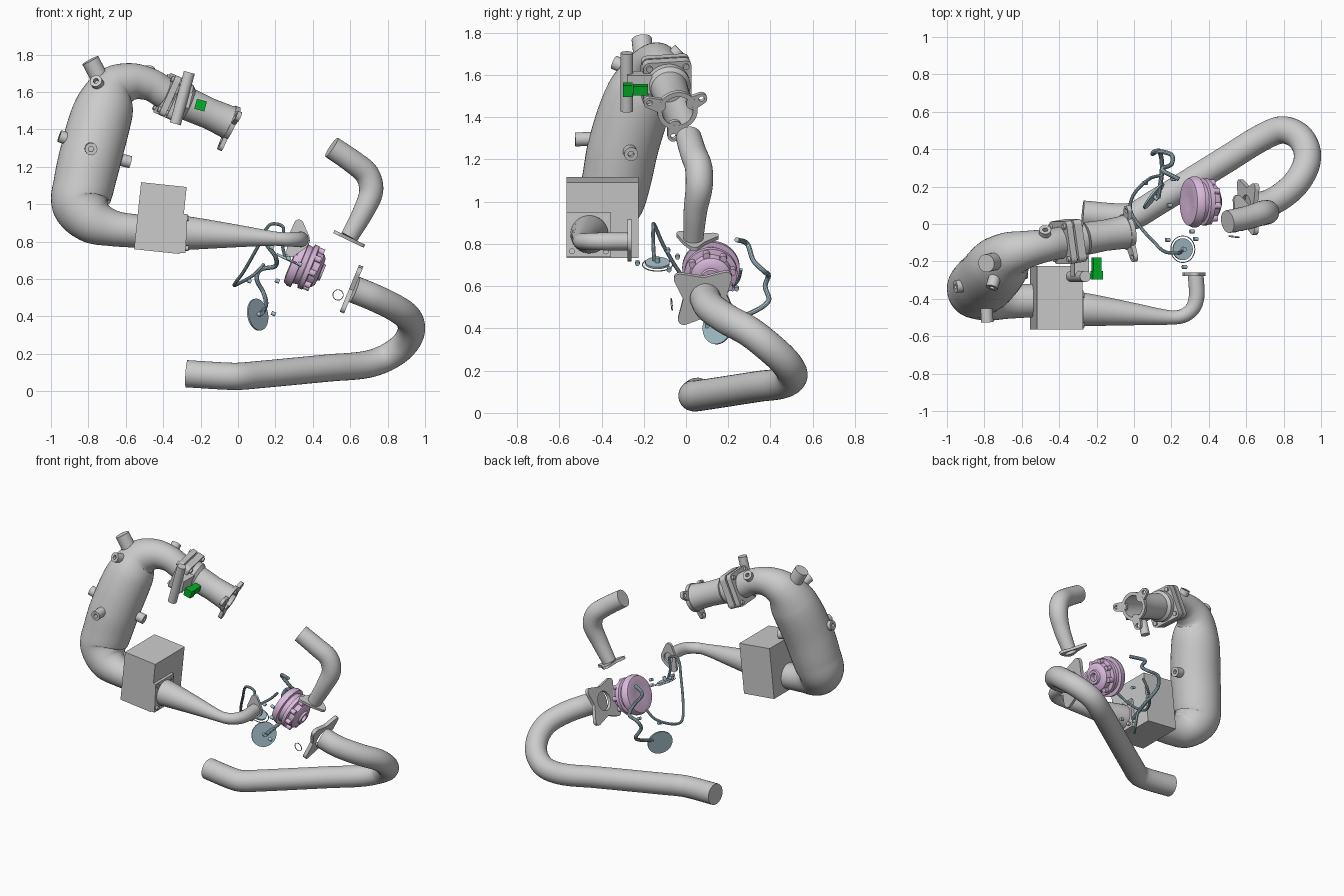
import bpy, bmesh, math
from mathutils import Vector, Matrix


def material(name, col):
    m = bpy.data.materials.new(name)
    m.diffuse_color = (*col, 1)
    return m


PINK = material("pink", (0.72, 0.5, 0.74))
WHITE = material("light_metal", (0.85, 0.86, 0.87))
BLUE = material("blue_grey", (0.4, 0.56, 0.63))
GREEN = material("green", (0.0, 0.45, 0.02))


def add(name, bm, mat=None):
    bmesh.ops.recalc_face_normals(bm, faces=bm.faces[:])
    me = bpy.data.meshes.new(name)
    bm.to_mesh(me)
    bm.free()
    ob = bpy.data.objects.new(name, me)
    bpy.context.collection.objects.link(ob)
    if mat:
        me.materials.append(mat)
    return ob


def frame(n, hint=(0, 1, 0)):
    n = Vector(n).normalized()
    u = Vector(hint)
    if abs(u.dot(n)) > 0.95:
        u = Vector((-1, 0, 0))
    u = (u - n * u.dot(n)).normalized()
    return n, u, n.cross(u)


def skin(name, rings, mat=None, closed=False):
    """Join rings of points; open ends are capped."""
    bm = bmesh.new()
    vr = [[bm.verts.new(p) for p in ring] for ring in rings]
    seg = len(vr[0])
    for p, q in zip(vr, vr[1:] + vr[:1] if closed else vr[1:]):
        for i in range(seg):
            j = (i + 1) % seg
            bm.faces.new((p[i], p[j], q[j], q[i]))
    if not closed:
        bm.faces.new(vr[0])
        bm.faces.new(vr[-1])
    return add(name, bm, mat)


def lathe(name, origin, axis, prof, mat=None, seg=40, closed=False):
    """Revolve (distance, radius) points about an axis."""
    n, u, v = frame(axis)
    o = Vector(origin)
    angles = [math.tau * i / seg for i in range(seg)]
    return skin(name, [[o + n * t + (u * math.cos(a) + v * math.sin(a)) * r for a in angles]
                       for t, r in prof], mat, closed)


def rod(name, a, b, r, mat=None, seg=24):
    d = Vector(b) - Vector(a)
    return lathe(name, a, d, [(0, r), (d.length, r)], mat, seg)


def pipe(name, pts, mat=None, seg=28, steps=8):
    """Smooth tube through (x, y, z, radius) points."""
    P = [Vector(p) for p in pts]
    D = [max((b - a).length, 1e-4) for a, b in zip(P, P[1:])]
    M = [(P[1] - P[0]) / D[0]]
    M += [(P[i + 1] - P[i - 1]) / (D[i] + D[i - 1]) for i in range(1, len(P) - 1)]
    M += [(P[-1] - P[-2]) / D[-1]]
    path = []
    for i, d in enumerate(D):
        for k in range(steps):
            t = k / steps
            path.append(P[i] * (2 * t**3 - 3 * t**2 + 1) + M[i] * d * (t**3 - 2 * t**2 + t)
                        + P[i + 1] * (3 * t**2 - 2 * t**3) + M[i + 1] * d * (t**3 - t**2))
    path.append(P[-1])
    rings, u = [], Vector((0.3, 0.5, 0.8))
    for i, p in enumerate(path):
        n = (path[min(i + 1, len(path) - 1)] - path[max(i - 1, 0)]).to_3d().normalized()
        u = (u - n * u.dot(n)).normalized()
        v = n.cross(u)
        rings.append([p.to_3d() + (u * math.cos(a) + v * math.sin(a)) * p[3]
                      for a in [math.tau * k / seg for k in range(seg)]])
    return skin(name, rings, mat)


def plate(name, c, normal, t, body, ears, er, hole, mat=None, seg=120):
    """Flange: round body blended into ears at (u, v), with a centre hole."""
    n, u, v = frame(normal)
    c = Vector(c)
    rings = [[], [], [], []]
    for i in range(seg):
        a = math.tau * i / seg
        ca, sa = math.cos(a), math.sin(a)
        out = body
        for x, y in ears:
            for k in range(25):
                s = k / 24
                r = body + (er - body) * s
                side = s * (x * sa - y * ca)
                if abs(side) < r:
                    out = max(out, s * (x * ca + y * sa) + math.sqrt(r * r - side * side))
        d = u * ca + v * sa
        for ring, (h, rad) in zip(rings, ((-t / 2, hole), (-t / 2, out), (t / 2, out), (t / 2, hole))):
            ring.append(c + n * h + d * rad)
    return skin(name, rings, mat, True)


def box(name, c, size, rot_y=0, mat=None):
    bm = bmesh.new()
    bmesh.ops.create_cube(bm, size=1, matrix=Matrix.Translation(c) @ Matrix.Rotation(math.radians(rot_y), 4, 'Y')
                          @ Matrix.Diagonal((*size, 1)))
    return add(name, bm, mat)


# Lower exhaust pipe with four-eared flange
AX = Vector((0.92, 0, -0.38)).normalized()
pipe("exhaust_pipe", [(*p, 0.073) for p in [
    (0.62, 0.09, 0.545), (0.73, 0.115, 0.50), (0.85, 0.2, 0.44), (0.915, 0.3, 0.385), (0.925, 0.39, 0.315),
    (0.88, 0.47, 0.24), (0.79, 0.503, 0.178), (0.68, 0.46, 0.142), (0.5, 0.349, 0.126), (0.1, 0.102, 0.088),
    (0.0, 0.045, 0.08), (-0.08, 0.037, 0.082), (-0.275, 0.053, 0.094)]])
plate("exhaust_flange", (0.61, 0.09, 0.553), AX, 0.025, 0.098,
      [(-0.12, 0.09), (-0.1, -0.115), (0.12, -0.1), (0.1, 0.1)], 0.028, 0.066)

# Upper elbow pipe and flange
pipe("upper_elbow", [(0.5, 0.012, 1.305, 0.061), (0.61, 0.035, 1.23, 0.063), (0.69, 0.06, 1.16, 0.065),
                     (0.712, 0.062, 1.07, 0.064), (0.67, 0.045, 0.96, 0.056), (0.595, 0.035, 0.825, 0.047)])
plate("elbow_flange", (0.59, 0.04, 0.817), (0.43, 0, 0.9), 0.018, 0.06,
      [(-0.06, 0.06), (0.09, 0.04), (0.0, -0.07)], 0.025, 0.042)

# Turbine housing
T = Vector((0.315, 0.118, 0.69))
lathe("turbine_housing", T, AX, [
    (-0.02, 0.04), (-0.03, 0.09), (-0.025, 0.125), (0, 0.136), (0.02, 0.136), (0.022, 0.112),
    (0.05, 0.108), (0.055, 0.125), (0.08, 0.125), (0.085, 0.1), (0.12, 0.095), (0.135, 0.075), (0.137, 0.05),
    (0.15, 0.045), (0.15, 0.028), (0.12, 0.025)], PINK, 48)
n, u, v = frame(AX)
for i in range(8):
    a = math.tau * i / 8 + 0.2
    p = T + (u * math.cos(a) + v * math.sin(a)) * 0.105
    rod(f"turbine_bolt_{i + 1}", p + n * 0.06, p + n * 0.115, 0.017, PINK, 12)

# Charge pipe from the cooler block up to the throttle
pipe("charge_pipe", [
    (-0.53, -0.41, 0.855, 0.088), (-0.67, -0.41, 0.872, 0.097), (-0.775, -0.395, 0.912, 0.125),
    (-0.84, -0.355, 1.0, 0.155), (-0.825, -0.33, 1.1, 0.163), (-0.785, -0.295, 1.27, 0.167),
    (-0.72, -0.22, 1.5, 0.16), (-0.665, -0.165, 1.615, 0.125), (-0.57, -0.135, 1.655, 0.1),
    (-0.47, -0.115, 1.64, 0.087), (-0.39, -0.1, 1.593, 0.085)], seg=40)
rod("charge_pipe_nipple", (-0.7, -0.19, 1.6), (-0.79, -0.21, 1.77), 0.048)
for i, (a, b) in enumerate([((-0.79, -0.35, 1.3), (-0.785, -0.525, 1.295)), ((-0.8, -0.32, 1.31), (-0.955, -0.335, 1.365)),
                            ((-0.75, -0.28, 1.27), (-0.575, -0.26, 1.225)), ((-0.72, -0.2, 1.6), (-0.76, -0.34, 1.66)),
                            ((-0.48, -0.11, 1.64), (-0.475, -0.03, 1.72))]):
    d = Vector(b) - Vector(a)
    L = d.length
    lathe(f"sensor_bung_{i + 1}", a, d, [(0, 0.033), (L, 0.033), (L, 0.014), (L - 0.03, 0.014)], seg=24)

# Throttle body with square flanges, open bore and three-eared outlet
TA = Vector((0.9, 0.15, -0.4)).normalized()
E = Vector((-0.03, -0.04, 1.43))
corners = [(x, y) for x in (-0.088, 0.088) for y in (-0.088, 0.088)]
plate("inlet_flange", E - TA * 0.385, TA, 0.035, 0.115, corners, 0.027, 0.06)
plate("throttle_flange", E - TA * 0.335, TA, 0.045, 0.115, corners, 0.027, 0.06, WHITE)
n, u, v = frame(TA)
for i, (x, y) in enumerate(corners):
    p = E + u * x + v * y
    rod(f"flange_bolt_{i + 1}", p - n * 0.415, p - n * 0.3, 0.015, seg=12)
lathe("throttle_body", E - TA * 0.34, TA, [
    (0, 0.105), (0.06, 0.105), (0.08, 0.088), (0.2, 0.083), (0.3, 0.088), (0.34, 0.095),
    (0.34, 0.074), (0.08, 0.068)], WHITE)
plate("throttle_outlet_flange", E - TA * 0.01, TA, 0.026, 0.096, [], 0.03, 0.074, WHITE)
for i, (x, y) in enumerate([(0.115, 0.055), (-0.135, 0.05), (-0.02, -0.13)]):
    c = E - TA * 0.01 + u * x + v * y
    plate(f"throttle_ear_{i + 1}", c, TA, 0.024, 0.027, [(-x * 0.35, -y * 0.35)], 0.033, 0.013, WHITE, 48)

# Actuator beside the throttle
rod("actuator_cylinder", (-0.335, -0.28, 1.43), (-0.26, -0.28, 1.705), 0.03)
box("actuator_body", (-0.29, -0.22, 1.565), (0.08, 0.12, 0.09), 15)
box("actuator_connector", (-0.2, -0.275, 1.53), (0.055, 0.045, 0.055), 15, GREEN)
box("connector_clip", (-0.2, -0.215, 1.53), (0.045, 0.07, 0.045), 15, GREEN)

# Cooler block with outlet plate and bolts
box("cooler_block", (-0.415, -0.395, 0.926), (0.245, 0.34, 0.36), 6)
box("cooler_outlet_plate", (-0.31, -0.46, 0.845), (0.07, 0.21, 0.21), 3)
for i, (y, z) in enumerate([(-0.54, 0.925), (-0.38, 0.925), (-0.54, 0.765), (-0.38, 0.765)]):
    rod(f"outlet_bolt_{i + 1}", (-0.29, y, z), (-0.265, y, z), 0.014, seg=12)

# Tapered cold pipe and its flange
pipe("cold_pipe", [
    (-0.31, -0.458, 0.845, 0.09), (-0.26, -0.458, 0.845, 0.089), (0.0, -0.482, 0.83, 0.06), (0.2, -0.5, 0.816, 0.038),
    (0.265, -0.49, 0.812, 0.038), (0.315, -0.45, 0.812, 0.04), (0.335, -0.385, 0.812, 0.042), (0.33, -0.275, 0.812, 0.042)])
plate("cold_pipe_flange", (0.325, -0.268, 0.812), (0, 1, 0), 0.018, 0.058, [(0, 0.08), (0.04, -0.068)], 0.026, 0.036)

# Oil and water lines with end discs
pipe("oil_feed_line", [(*p, 0.009) for p in [
    (0.25, -0.15, 0.72), (0.235, -0.155, 0.8), (0.24, -0.155, 0.88), (0.17, -0.15, 0.89), (0.11, -0.1, 0.78),
    (0.03, -0.01, 0.64), (-0.02, 0.08, 0.57), (0.0, 0.16, 0.575), (0.08, 0.24, 0.62), (0.14, 0.26, 0.68)]], BLUE, 10)
pipe("oil_return_line", [(*p, 0.012) for p in [
    (0.13, 0.14, 0.42), (0.15, 0.3, 0.47), (0.135, 0.39, 0.53), (0.1, 0.375, 0.6), (0.12, 0.39, 0.65),
    (0.2, 0.37, 0.67), (0.2, 0.32, 0.72), (0.15, 0.29, 0.8), (0.24, 0.24, 0.82)]], BLUE, 10)
for name, c, nrm, r in (("feed_disc", (0.26, -0.135, 0.71), (0.42, 0, 0.9), 0.058),
                        ("return_disc", (0.105, 0.15, 0.41), (0.78, -0.6, 0.15), 0.086)):
    c, d = Vector(c), Vector(nrm).normalized() * 0.005
    rod(name, c - d, c + d, r, BLUE, 40)
    rod(name + "_stud", c, c + d * 6, 0.012, BLUE, 12)

# Loose gaskets and bolts
for name, c, nrm, r in (("feed_gasket", (0.26, -0.135, 0.7), (0.42, 0, 0.9), 0.073),
                        ("outlet_gasket", (0.535, -0.07, 0.515), (0.1, 1, 0.1), 0.03)):
    lathe(name, c, nrm, [(0, r), (0, r - 0.004), (0.004, r - 0.004), (0.004, r)], WHITE, closed=True)
for i, p in enumerate([(0.18, -0.085, 0.77), (0.33, -0.08, 0.68), (0.27, -0.23, 0.71), (0.19, 0.1, 0.415),
                       (0.06, 0.22, 0.59), (0.21, 0.24, 0.59), (0.31, -0.04, 0.74)]):
    p = Vector(p)
    rod(f"loose_bolt_{i + 1}", p - AX * 0.012, p + AX * 0.012, 0.011, BLUE, 12)

# Smooth shading with sharp edges kept
for ob in bpy.context.collection.objects:
    ob.select_set(True)
    bpy.context.view_layer.objects.active = ob
bpy.ops.object.shade_smooth_by_angle(angle=math.radians(35))
